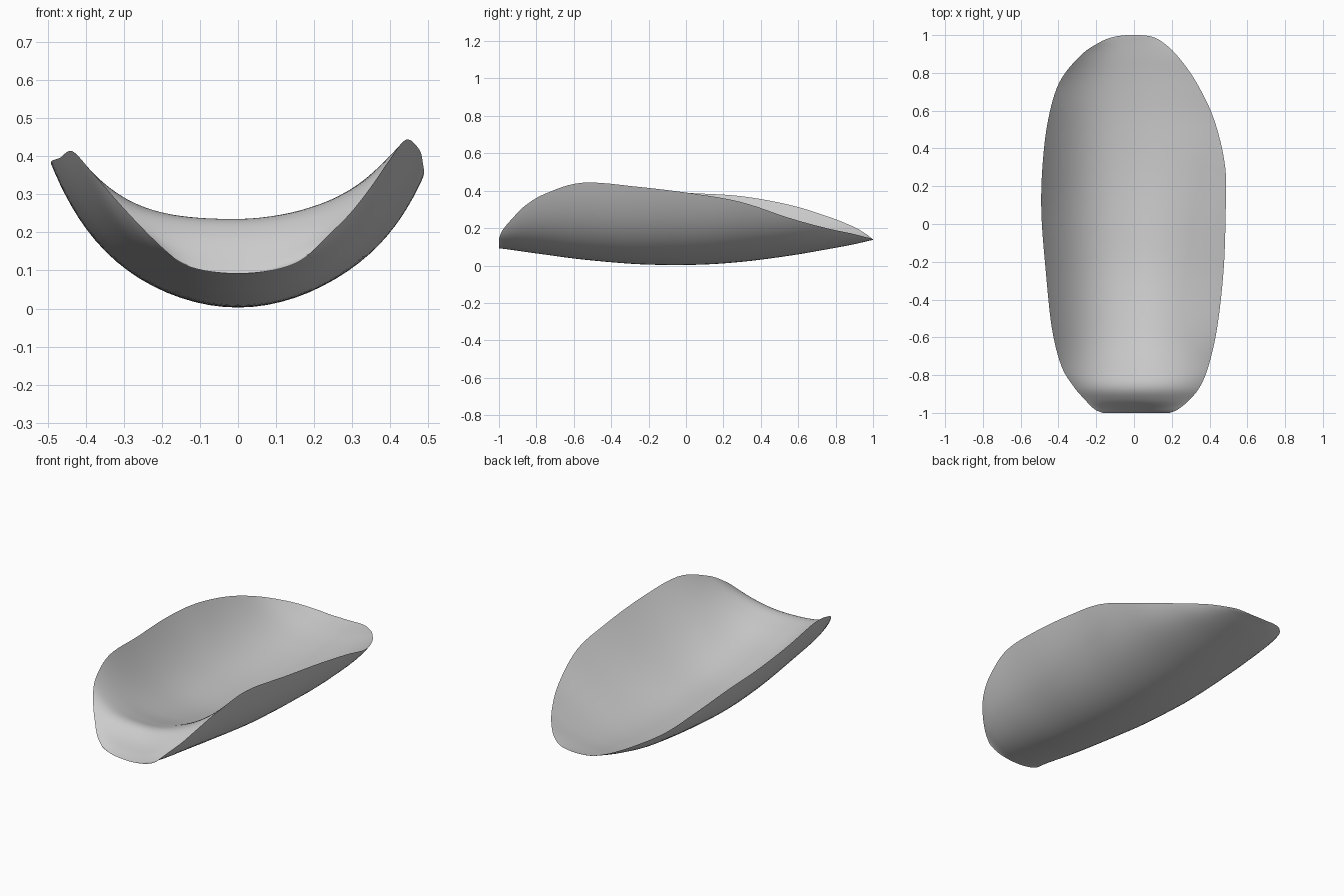
import bpy
import bmesh
import math

cube = bpy.data.objects.get("Cube")
if cube:
    bpy.data.objects.remove(cube, do_unlink=True)

# Stations from front to back:
# y, right half width, left half width, right rim z, left rim z, keel z, floor z
STATIONS = [
    (-1, .165, .19, .13, .145, .092, .093),
    (-.98, .21, .235, .17, .19, .09, .125),
    (-.93, .26, .295, .22, .25, .083, .195),
    (-.86, .32, .35, .285, .32, .073, .235),
    (-.75, .385, .395, .36, .385, .058, .212),
    (-.55, .435, .44, .413, .443, .032, .155),
    (-.25, .467, .474, .396, .42, .007, .097),
    (.05, .49, .485, .386, .383, .004, .075),
    (.3, .485, .483, .37, .338, .02, .07),
    (.55, .455, .425, .325, .255, .052, .08),
    (.75, .395, .33, .265, .2, .086, .1),
    (.89, .285, .23, .21, .17, .112, .122),
    (.96, .185, .155, .17, .152, .128, .133),
    (.99, .11, .1, .147, .145, .135, .138),
    (1, .04, .04, .14, .14, .138, .139),
]
STEPS = 6
HALF = 20


def smooth_stations(rows, steps):
    """Catmull-Rom interpolation of every column."""
    result = []
    last = len(rows) - 1
    for i in range(last):
        a, b = rows[max(i - 1, 0)], rows[i]
        c, d = rows[i + 1], rows[min(i + 2, last)]
        for k in range(steps):
            t = k / steps
            result.append([
                q + t / 2 * (r - p + t * (2 * p - 5 * q + 4 * r - s
                                          + t * (3 * (q - r) + s - p)))
                for p, q, r, s in zip(a, b, c, d)])
    result.append(list(rows[last]))
    return result


def outer_rise(u):
    """Full, nearly circular curve of the outer skin."""
    return .68 * u ** 2 + .32 * u ** 6


def inner_rise(u):
    """Floor curve, a little steeper towards the left rim."""
    return u ** 1.85 if u > 0 else abs(u) ** 2.6


def section(bm, row):
    """Closed ring: outer skin across, then inner floor back again."""
    y, w_right, w_left, z_right, z_left, keel, floor = row
    ring = []

    def add(k, base, rise):
        u = math.sin(k / HALF * math.pi / 2)
        width, rim = (w_left, z_left) if u > 0 else (w_right, z_right)
        z = base + (rim - base) * rise(u)
        ring.append(bm.verts.new((u * width, y, z)))

    for k in range(-HALF, HALF + 1):
        add(k, keel, outer_rise)
    for k in range(HALF - 1, -HALF, -1):
        add(k, floor, inner_rise)
    return ring


# Curved shell with a raised front lip
bm = bmesh.new()
rings = [section(bm, row) for row in smooth_stations(STATIONS, STEPS)]
for near, far in zip(rings, rings[1:]):
    for k in range(len(near)):
        n = (k + 1) % len(near)
        bm.faces.new((near[k], near[n], far[n], far[k]))
bm.faces.new(rings[0])
bm.faces.new(rings[-1])
bmesh.ops.recalc_face_normals(bm, faces=bm.faces)
mesh = bpy.data.meshes.new("curved_shell")
bm.to_mesh(mesh)
bm.free()
shell = bpy.data.objects.new("curved_shell", mesh)
bpy.context.collection.objects.link(shell)

# Plain grey material
grey = bpy.data.materials.new("plain_grey")
grey.use_nodes = True
colour = (.6, .6, .6, 1)
grey.diffuse_color = colour
grey.node_tree.nodes["Principled BSDF"].inputs["Base Color"].default_value = colour
mesh.materials.append(grey)

# Smooth surfaces with a crisp rim
bpy.ops.object.select_all(action="DESELECT")
shell.select_set(True)
bpy.context.view_layer.objects.active = shell
bpy.ops.object.shade_smooth_by_angle(angle=math.radians(40))
